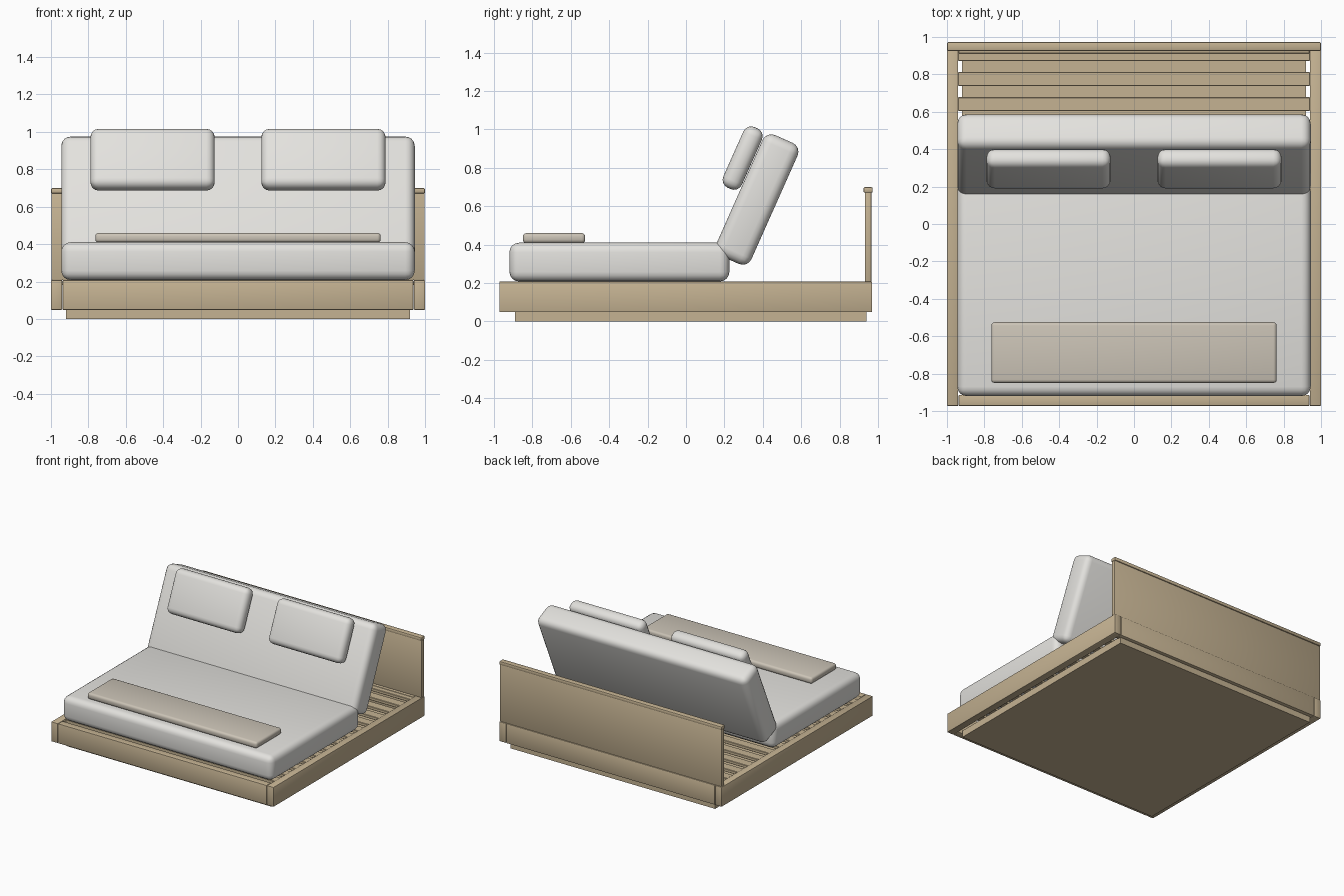
import bpy, math

if "Cube" in bpy.data.objects:
    bpy.data.objects.remove(bpy.data.objects["Cube"])


def material(name, rgb):
    m = bpy.data.materials.new(name)
    m.diffuse_color = (*rgb, 1)
    m.use_nodes = True
    m.node_tree.nodes["Principled BSDF"].inputs["Base Color"].default_value = m.diffuse_color
    return m


wood = material("pale_wood", (0.56, 0.45, 0.29))
fabric = material("light_fabric", (0.77, 0.76, 0.73))
blanket = material("beige_blanket", (0.60, 0.55, 0.47))


def box(name, center, size, mat, bevel=0.0, segments=3, tilt=0.0):
    """Box with rounded edges, leaned back about x by tilt degrees."""
    bpy.ops.mesh.primitive_cube_add(size=1)
    ob = bpy.context.object
    ob.name = name
    ob.scale = size
    bpy.ops.object.transform_apply(location=False, rotation=False, scale=True)
    ob.location = center
    ob.rotation_euler.x = -math.radians(tilt)
    ob.data.materials.append(mat)
    if bevel:
        mod = ob.modifiers.new("round_edges", 'BEVEL')
        mod.width = bevel
        mod.segments = segments
        bpy.ops.object.modifier_apply(modifier=mod.name)
        bpy.ops.object.shade_smooth_by_angle(angle=math.radians(35))
    return ob


def span(name, x, y, z, mat, bevel=0.0, segments=3):
    """Box given by its (min, max) on each axis."""
    return box(name, [(a + b) / 2 for a, b in (x, y, z)],
               [b - a for a, b in (x, y, z)], mat, bevel, segments)


# Recessed base panel
span("base_panel", (-0.92, 0.92), (-0.89, 0.94), (0, 0.055), wood)

# Frame rails
for side, s in (("left", -1), ("right", 1)):
    span(side + "_rail", tuple(sorted((s * 0.94, s * 1.0))), (-0.973, 0.97),
         (0.048, 0.208), wood, 0.005, 2)
span("front_rail", (-0.938, 0.938), (-0.973, -0.914), (0.048, 0.208), wood, 0.005, 2)
span("back_rail", (-0.938, 0.938), (0.912, 0.97), (0.048, 0.208), wood, 0.005, 2)

# Slats
for i in range(14):
    y = 0.9085 - i * 0.134
    span(f"slat_{i + 1}", (-0.94, 0.94), (y - 0.0375, y + 0.0375),
         (0.178, 0.203), wood, 0.003, 1)

# Headboard and its cap
span("headboard", (-0.998, 0.998), (0.932, 0.966), (0.208, 0.672), wood, 0.004, 2)
span("headboard_cap", (-1.0, 1.0), (0.925, 0.973), (0.67, 0.70), wood, 0.008, 2)

# Mattress, with its back section raised
TILT = 24
span("seat_mattress", (-0.945, 0.945), (-0.92, 0.226), (0.208, 0.41), fabric, 0.05, 4)
box("raised_back_mattress", (0, 0.37, 0.635), (1.89, 0.2, 0.69), fabric, 0.05, 4, TILT)

# Pillows
for side, s in (("left", -1), ("right", 1)):
    box(side + "_pillow", (s * 0.457, 0.295, 0.851), (0.665, 0.106, 0.346),
        fabric, 0.045, 4, TILT)

# Folded blanket
span("folded_blanket", (-0.763, 0.763), (-0.85, -0.525), (0.408, 0.46), blanket, 0.018, 3)
